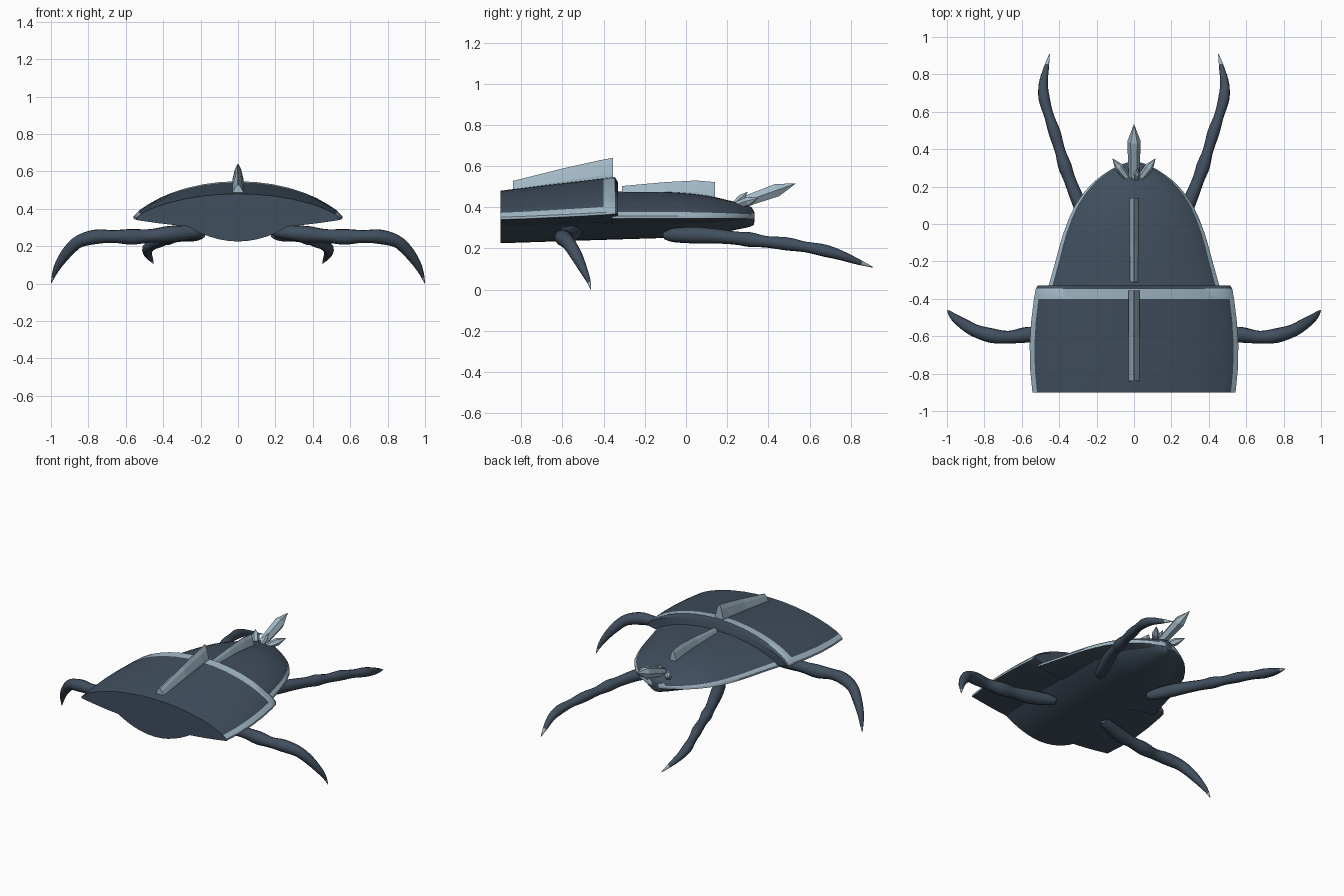
import bpy, bmesh, math
from mathutils import Vector

if "Cube" in bpy.data.objects:
    bpy.data.objects.remove(bpy.data.objects["Cube"])

def material(name, rgb):
    m = bpy.data.materials.new(name)
    m.diffuse_color = (*rgb, 1)
    m.use_nodes = True
    m.node_tree.nodes["Principled BSDF"].inputs["Base Color"].default_value = m.diffuse_color
    return m

DARK = material("dark slate", (0.052, 0.078, 0.112))
PALE = material("pale blue grey", (0.36, 0.48, 0.56))

def loft(name, rings, rule=lambda i, j: 0, smooth=40, mats=(DARK, PALE)):
    """Skin a list of closed rings; rule(ring, side) picks the material."""
    bm = bmesh.new()
    vs = [[bm.verts.new(p) for p in r] for r in rings]
    n = len(rings[0])
    for i in range(len(vs) - 1):
        for j in range(n):
            k = (j + 1) % n
            f = bm.faces.new((vs[i][j], vs[i][k], vs[i + 1][k], vs[i + 1][j]))
            f.material_index = rule(i, j)
    bm.faces.new(vs[0])
    f = bm.faces.new(vs[-1])
    f.material_index = rule(len(vs) - 2, 0)if name.endswith("leg") else 0
    bmesh.ops.recalc_face_normals(bm, faces=bm.faces)
    me = bpy.data.meshes.new(name)
    bm.to_mesh(me)
    bm.free()
    for m in mats:
        me.materials.append(m)
    ob = bpy.data.objects.new(name, me)
    bpy.context.collection.objects.link(ob)
    if smooth:
        bpy.ops.object.select_all(action='DESELECT')
        ob.select_set(True)
        bpy.context.view_layer.objects.active = ob
        bpy.ops.object.shade_smooth_by_angle(angle=math.radians(smooth))
    return ob

def spline(pts, steps):
    """Catmull-Rom through tuples of any length."""
    P = [pts[0]] + list(pts) + [pts[-1]]
    out = []
    for a, b, c, d in zip(P, P[1:], P[2:], P[3:]):
        for s in range(steps):
            t = s / steps
            out.append(tuple(0.5 * (2*q + (r-p)*t + (2*p-5*q+4*r-s4)*t*t + (3*q-p-3*r+s4)*t**3)
                             for p, q, r, s4 in zip(a, b, c, d)))
    return out + [tuple(pts[-1])]

# domed cross-section: top from right rim to left rim, then underside back
HALF = [1, .955, .9, .8, .68, .52, .35, .18]
U = HALF + [0] + [-u for u in reversed(HALF)]
NU = len(U)

def section(y, w, zr, zt, zb, lip=0.012):
    top = [(w*u, y, zr + lip + (zt - zr - lip) * (1 - u*u)**.75) for u in U]
    low = [(w*u, y, zr - (zr - zb) * (1 - u*u)) for u in reversed(U)]
    return top + low

RIM = {0, NU - 2, NU - 1, 2*NU - 1}

# large shell plate: y, half width, rim z, top z, underside z
big = [(-.90, .543, .34, .48, .295), (-.78, .555, .344, .496, .297), (-.65, .558, .35, .512, .30),
       (-.52, .55, .356, .527, .305), (-.40, .535, .363, .541, .31), (-.345, .525, .367, .547, .315),
       (-.33, .515, .37, .52, .32)]
loft("large_shell", [section(*s) for s in big],
     lambda i, j: int(i < 5 and (j in RIM or (i == 4 and j < NU))))

# small tapering shell plate
small = [(-.36, .465, .345, .475, .30), (-.2, .42, .346, .476, .30), (-.05, .378, .346, .473, .305),
         (.1, .315, .346, .457, .31), (.2, .24, .346, .435, .315), (.25, .185, .346, .423, .318),
         (.29, .125, .346, .412, .32), (.318, .07, .346, .40, .322), (.332, .025, .346, .375, .325)]
sm = spline(small, 2)
loft("small_shell", [section(*s) for s in sm],
     lambda i, j: int(j in RIM or (i >= len(sm) - 3 and (j < 3 or NU - 4 <= j < NU))))

# belly keel
belly = [(-.9, .29, .32, .335, .225), (-.45, .285, .32, .335, .24), (0, .26, .325, .335, .255),
         (.15, .2, .33, .345, .272), (.25, .13, .335, .345, .292), (.31, .07, .335, .345, .305),
         (.33, .03, .335, .345, .315)]
loft("belly", [section(*s, lip=.003) for s in spline(belly, 3)])

# dorsal fins: y, base z, top z
def fin(name, stations, w):
    rings = []
    for y, b, t in stations:
        h = t - b
        rings.append([(w*a, y, b + h*k) for a, k in
                      [(1, -.3), (1, .3), (.55, .75), (.1, 1), (-.1, 1), (-.55, .75), (-1, .3), (-1, -.3)]])
    loft(name, rings, smooth=0, mats=(PALE,))

fin("large_fin", [(-.84, .47, .528), (-.6, .50, .588), (-.42, .52, .628), (-.355, .52, .64)], .03)
fin("small_fin", [(-.31, .46, .503), (-.1, .455, .522), (.05, .45, .53), (.14, .43, .522)], .023)

# hexagonal tail crystals
def crystal(name, base, tip, r, shoulder=.68):
    a, b = Vector(base), Vector(tip)
    d = (b - a).normalized()
    side = d.cross(Vector((0, 0, 1))).normalized()
    up = side.cross(d)
    rings = []
    for t, k in [(0, .8), (shoulder, 1), (1, .03)]:
        c = a.lerp(b, t)
        rings.append([c + r*k*(side*math.cos(i*math.pi/3) + up*math.sin(i*math.pi/3)) for i in range(6)])
    loft(name, rings, smooth=0, mats=(PALE,))

crystal("main_crystal", (0, .25, .415), (0, .532, .515), .036)
for s in (1, -1):
    crystal("side_crystal", (s*.04, .25, .41), (s*.115, .35, .445), .024, .55)
crystal("top_crystal", (.012, .24, .42), (.02, .30, .475), .018, .5)

# legs: x, y, z, radius along the path, with knobbly joints
def leg(name, pts, sx, pale_from):
    path = spline([(sx*p[0], *p[1:]) for p in pts], 4)
    rings = []
    for i, p in enumerate(path):
        q, o = path[min(i + 1, len(path) - 1)], path[max(i - 1, 0)]
        d = (Vector(q[:3]) - Vector(o[:3])).normalized()
        a = d.cross(Vector((.1*sx, .1, 1))).normalized()
        b = a.cross(d)
        c = Vector(p[:3])
        rings.append([c + p[3]*(a*math.cos(k*math.tau/12) + b*math.sin(k*math.tau/12)) for k in range(12)])
    loft(name, rings, lambda i, j: int(i >= pale_from*(len(path) - 1)), smooth=60)

front = [(.19, -.52, .275, .02), (.23, -.54, .275, .034), (.36, -.575, .265, .044), (.47, -.585, .255, .036),
         (.57, -.592, .25, .042), (.67, -.605, .252, .034), (.76, -.597, .25, .039), (.85, -.57, .225, .034),
         (.91, -.535, .17, .03), (.96, -.50, .10, .021), (.985, -.475, .045, .011), (.998, -.462, .002, .002)]
back = [(.19, -.10, .262, .02), (.215, -.06, .264, .034), (.26, .04, .264, .04), (.305, .14, .26, .036),
        (.345, .24, .25, .032), (.37, .31, .243, .036), (.395, .39, .232, .028), (.425, .49, .222, .032),
        (.455, .58, .207, .026), (.48, .67, .19, .03), (.485, .75, .167, .024), (.47, .83, .137, .015),
        (.452, .908, .108, .002)]
for s, side in ((1, "right"), (-1, "left")):
    leg(side + "_front_leg", front, s, .93)
    leg(side + "_back_leg", back, s, .92)
